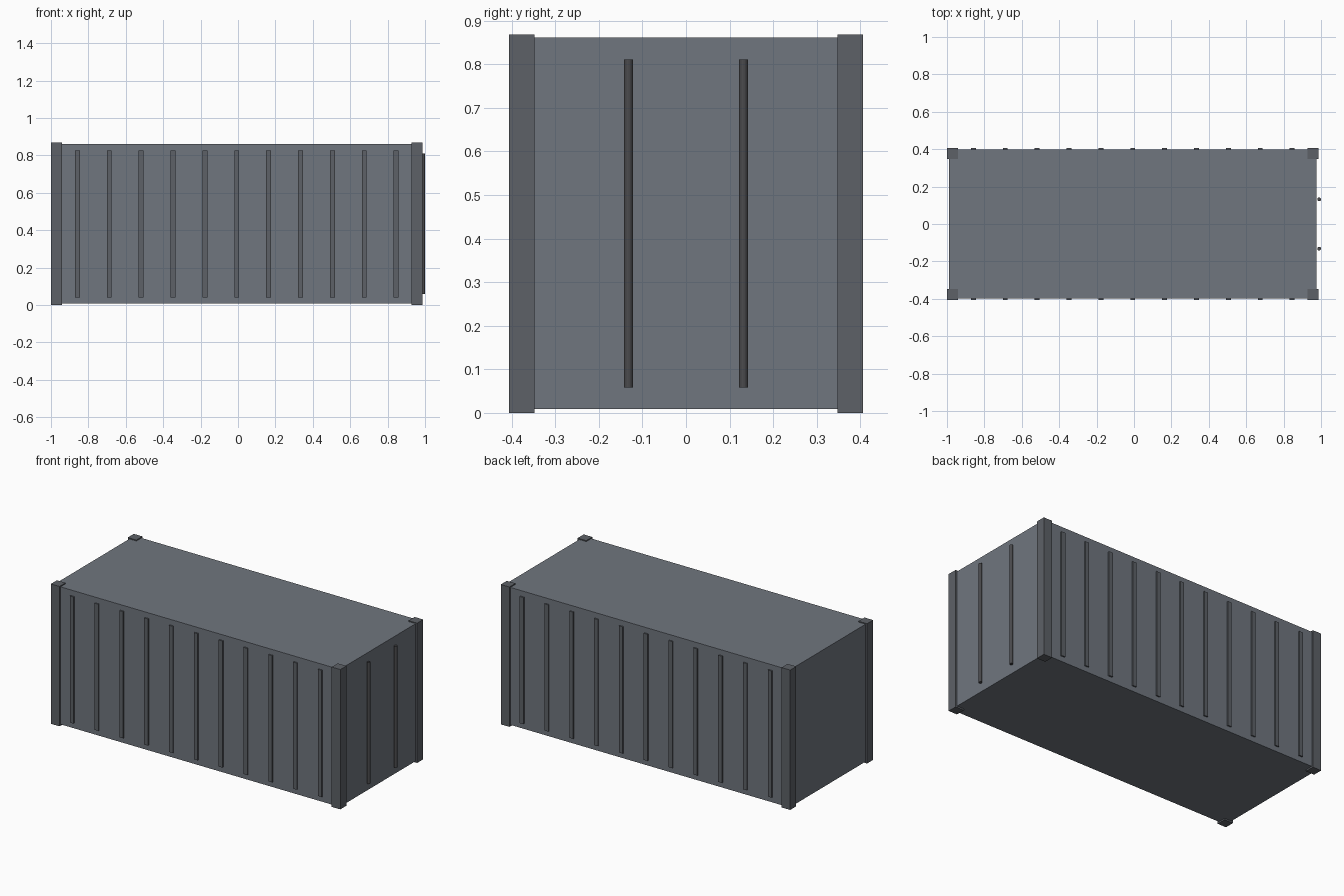
import bpy

if "Cube" in bpy.data.objects:
    bpy.data.objects.remove(bpy.data.objects["Cube"])

CX = -0.0065        # container centre along x (door rods stick out at +x)
H = 0.868           # full height


def material(name, rgb):
    m = bpy.data.materials.new(name)
    m.diffuse_color = (*rgb, 1)
    m.use_nodes = True
    m.node_tree.nodes["Principled BSDF"].inputs["Base Color"].default_value = m.diffuse_color
    return m


body_mat = material("body_paint", (0.16, 0.18, 0.21))
frame_mat = material("frame_paint", (0.11, 0.12, 0.135))
rod_mat = material("rod_steel", (0.07, 0.07, 0.075))


def finish(name, mat):
    ob = bpy.context.object
    ob.name = name
    ob.data.materials.append(mat)
    return ob


def box(name, center, size, mat):
    bpy.ops.mesh.primitive_cube_add(size=1, location=center)
    ob = finish(name, mat)
    ob.scale = size
    bpy.ops.object.transform_apply(location=False, rotation=False, scale=True)
    return ob


# Main container shell
box("container_body", (CX, 0, 0.4355), (1.966, 0.794, 0.853), body_mat)

# Corner posts
for sx, end in ((-1, "left"), (1, "right")):
    for sy, side in ((-1, "front"), (1, "back")):
        box(f"corner_post_{side}_{end}", (CX + sx * 0.964, sy * 0.377, H / 2),
            (0.059, 0.059, H), frame_mat)

# Vertical ribs along both long walls
for sy, side in ((-1, "front"), (1, "back")):
    for i in range(11):
        box(f"wall_rib_{side}_{i + 1}", (CX + (i - 5) * 0.1704, sy * 0.397, 0.4345),
            (0.026, 0.0164, 0.786), frame_mat)

# Door locking rods on the right end
for y, side in ((-0.132, "front"), (0.132, "back")):
    bpy.ops.mesh.primitive_cylinder_add(vertices=12, radius=0.01, depth=0.753,
                                        location=(0.99, y, 0.4345))
    finish(f"door_rod_{side}", rod_mat)
